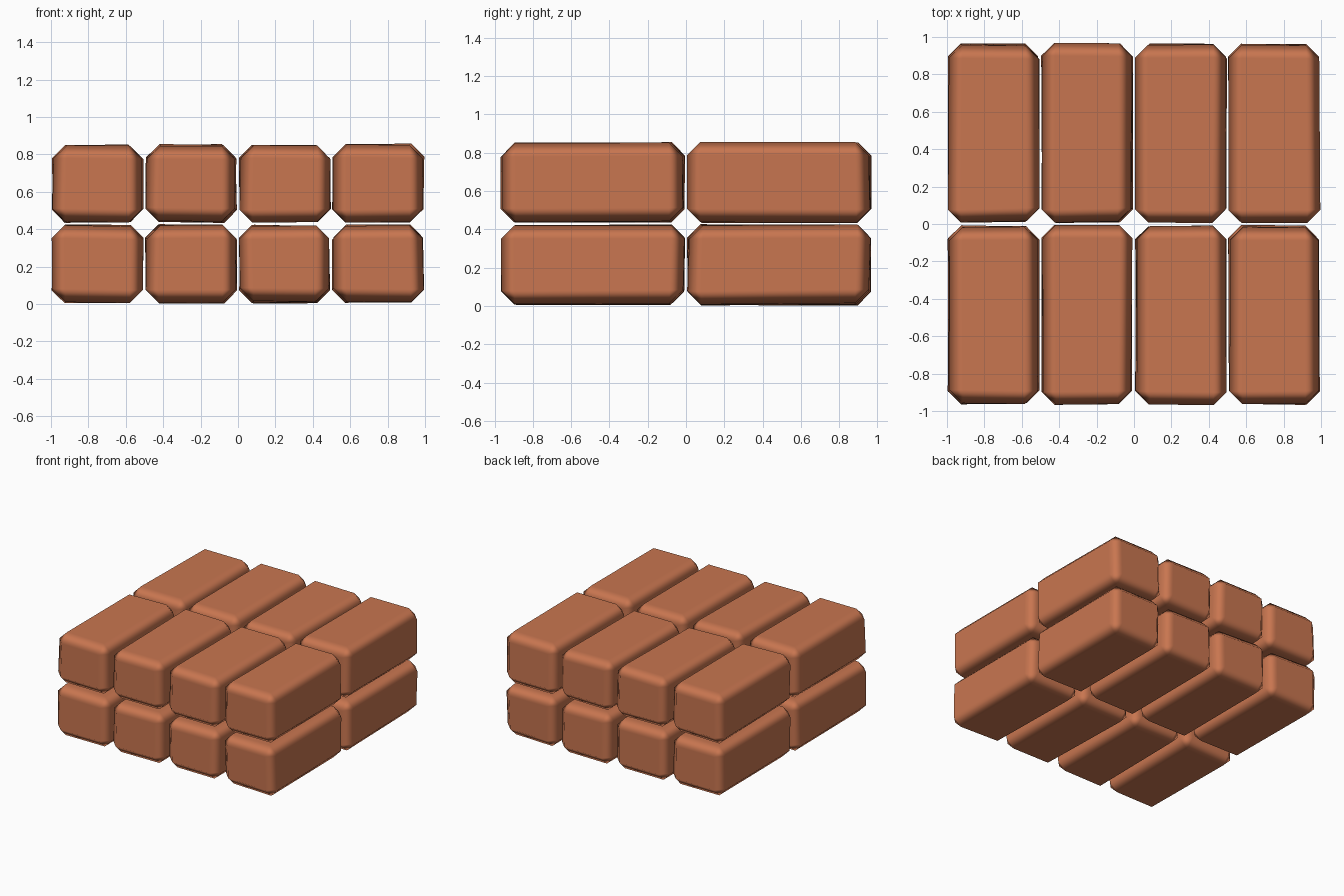
import bpy, bmesh, random
from mathutils import Vector

random.seed(7)
if "Cube" in bpy.data.objects:
    bpy.data.objects.remove(bpy.data.objects["Cube"], do_unlink=True)

clay = bpy.data.materials.new("fired clay")
clay.use_nodes = True
clay.diffuse_color = (0.58, 0.18, 0.08, 1)
clay.node_tree.nodes["Principled BSDF"].inputs["Base Color"].default_value = clay.diffuse_color

CELL = Vector((0.5, 0.972, 0.43))
WEAR = Vector((0.018, 0.02, 0.018))


def brick(name, centre):
    """Slightly uneven block with chamfered, softly shaded edges."""
    bm = bmesh.new()
    bmesh.ops.create_cube(bm, size=1)
    for v in bm.verts:
        # pull each corner inward from its cell by a small random amount
        for i in range(3):
            side = 1 if v.co[i] > 0 else -1
            v.co[i] = side * (CELL[i] / 2 - random.uniform(0.1, 1) * WEAR[i])
    for f in bm.faces:
        f.smooth = True
    mesh = bpy.data.meshes.new(name)
    bm.to_mesh(mesh)
    bm.free()
    mesh.materials.append(clay)
    obj = bpy.data.objects.new(name, mesh)
    obj.location = centre
    bpy.context.collection.objects.link(obj)
    bevel = obj.modifiers.new("chamfer", "BEVEL")
    bevel.width = 0.07
    bevel.segments = 1
    bevel.limit_method = "NONE"
    # keep the broad faces flat and blend the shading over the chamfers
    normals = obj.modifiers.new("soft edges", "WEIGHTED_NORMAL")
    normals.weight = 100
    return obj


# Two courses of bricks, two rows deep and four across
for z, course in enumerate(("lower", "upper")):
    for y, row in enumerate(("front", "back")):
        for x in range(4):
            centre = Vector((x - 1.5, y - 0.5, z + 0.5)) * CELL
            brick(f"{course}_{row}_brick_{x + 1}", centre)
